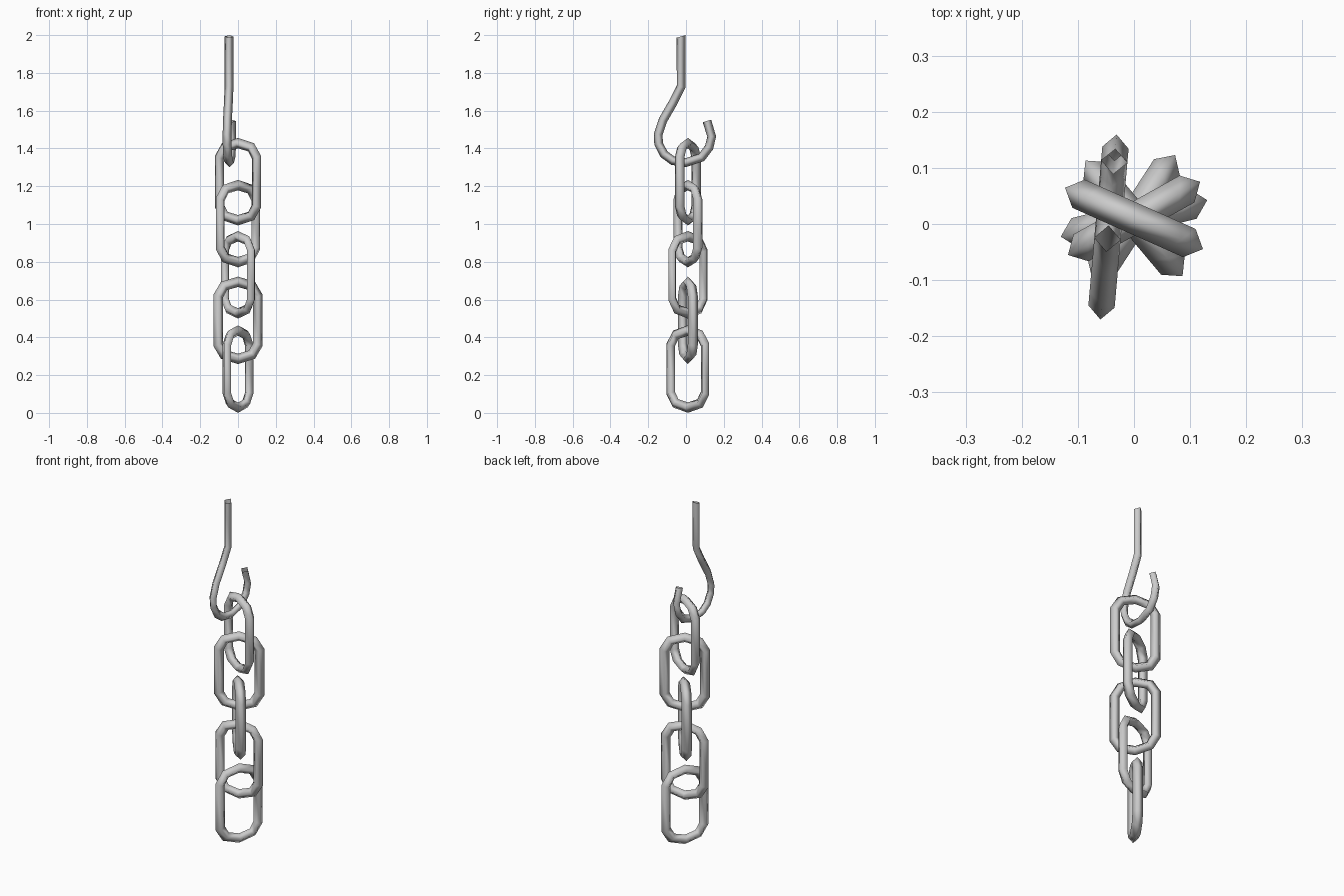
import bpy, bmesh, math
from mathutils import Vector, Matrix

if "Cube" in bpy.data.objects:
    bpy.data.objects.remove(bpy.data.objects["Cube"])


def sweep(name, path, normal, radius, closed, end_slant=0.0):
    """Sweep a four-sided diamond section along a planar path."""
    bm = bmesh.new()
    n = len(path)
    rings = []
    for i, p in enumerate(path):
        before = path[(i - 1) % n] if closed or i > 0 else p
        after = path[(i + 1) % n] if closed or i < n - 1 else p
        a, b = (p - before), (after - p)
        tangent = (a.normalized() + b.normalized()).normalized()
        side = tangent.cross(normal).normalized()
        ring = []
        for k in range(4):
            t = k * math.pi / 2
            off = side * math.cos(t) * radius + normal * math.sin(t) * radius
            if i == 0 and not closed:
                off.z += end_slant * off.y
            ring.append(bm.verts.new(p + off))
        rings.append(ring)
    for i in range(n if closed else n - 1):
        r, s = rings[i], rings[(i + 1) % n]
        for k in range(4):
            bm.faces.new((r[k], r[(k + 1) % 4], s[(k + 1) % 4], s[k]))
    bmesh.ops.recalc_face_normals(bm, faces=bm.faces)
    for f in bm.faces:
        f.smooth = True
    mesh = bpy.data.meshes.new(name)
    bm.to_mesh(mesh)
    bm.free()
    obj = bpy.data.objects.new(name, mesh)
    bpy.context.collection.objects.link(obj)
    return obj


# Chain links: elongated loops with faceted round ends
HALF_WIDTH, HALF_STRAIGHT, ARC_HEIGHT = 0.108, 0.128, 0.076
loop = []
for sign in (1, -1):
    for k in range(5):
        t = k * math.pi / 4
        loop.append(Vector((sign * HALF_WIDTH * math.cos(t), 0,
                            sign * (HALF_STRAIGHT + ARC_HEIGHT * math.sin(t)))))

links = [(0.232, 57), (0.49, 14), (0.731, -50), (1.002, 29), (1.224, -24)]
for i, (z, angle) in enumerate(links):
    link = sweep(f"chain_link_{i + 1}", loop, Vector((0, 1, 0)), 0.0275, True)
    link.location = (0, 0.01, z)
    link.rotation_euler.z = math.radians(angle)

# Hook: bent rod in a nearly y-z plane
profile = [(-.026, 1.993), (-.026, 1.727), (-.071, 1.638), (-.122, 1.55),
           (-.147, 1.474), (-.145, 1.425), (-.117, 1.37), (-.07, 1.335),
           (0, 1.325), (.082, 1.352), (.122, 1.405), (.136, 1.463), (.111, 1.545)]
SKEW = 0.088
hook_path = [Vector((-0.045 + SKEW * y, y, z)) for y, z in profile]
sweep("hook", hook_path, Vector((1, -SKEW, 0)).normalized(), 0.0235, False, 0.3)
